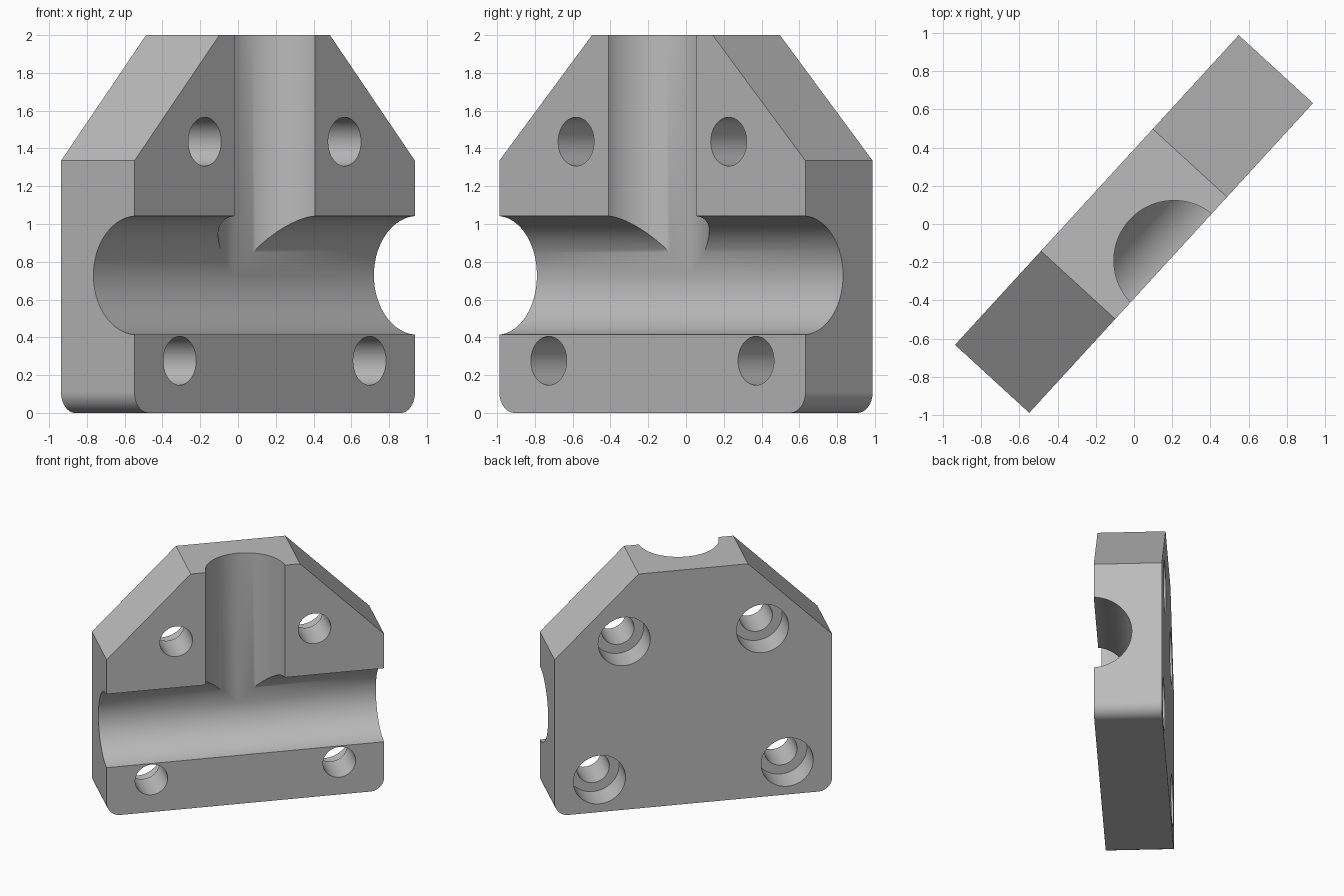
import bpy, bmesh, math
from mathutils import Matrix

cube = bpy.data.objects.get("Cube")
if cube:
    bpy.data.objects.remove(cube, do_unlink=True)

HALF_W, HALF_T, TOP = 1.099, 0.2635, 2.0
CHANNEL_R, CHANNEL_Z, AXIS_Y = 0.3146, 0.728, -HALF_T - 0.02

grey = bpy.data.materials.new("plain grey")
grey.use_nodes = True
grey.diffuse_color = (0.5, 0.5, 0.5, 1)
grey.node_tree.nodes["Principled BSDF"].inputs["Base Color"].default_value = (0.5, 0.5, 0.5, 1)


def new_object(name, bm):
    bmesh.ops.recalc_face_normals(bm, faces=bm.faces[:])
    mesh = bpy.data.meshes.new(name)
    bm.to_mesh(mesh)
    bm.free()
    mesh.materials.append(grey)
    obj = bpy.data.objects.new(name, mesh)
    bpy.context.collection.objects.link(obj)
    return obj


def cylinder(name, radius, length, centre, axis, segments=96):
    turn = {"X": Matrix.Rotation(math.pi / 2, 4, "Y"),
            "Y": Matrix.Rotation(math.pi / 2, 4, "X"),
            "Z": Matrix.Identity(4)}[axis]
    bm = bmesh.new()
    bmesh.ops.create_cone(bm, cap_ends=True, segments=segments, radius1=radius,
                          radius2=radius, depth=length,
                          matrix=Matrix.Translation(centre) @ turn)
    return new_object(name, bm)


# Plate outline: rounded bottom corners, chamfered shoulders
fillet = 0.11
right = []
for i in range(13):
    a = math.pi / 2 * i / 12
    right.append((HALF_W - fillet + fillet * math.sin(a), fillet - fillet * math.cos(a)))
right += [(HALF_W, 1.335), (0.433, TOP)]
outline = right + [(-x, z) for x, z in reversed(right)]

bm = bmesh.new()
face = bm.faces.new([bm.verts.new((x, -HALF_T, z)) for x, z in outline])
made = bmesh.ops.extrude_face_region(bm, geom=[face])["geom"]
bmesh.ops.translate(bm, vec=(0, 2 * HALF_T, 0),
                    verts=[v for v in made if isinstance(v, bmesh.types.BMVert)])
plate = new_object("clamp_plate", bm)

# Half-round channels: one across, one from the top down to meet it
low = CHANNEL_Z + 0.012
cutters = [
    cylinder("cross_channel", CHANNEL_R, 3, (0, AXIS_Y, CHANNEL_Z), "X"),
    cylinder("top_channel", CHANNEL_R, 2.2 - low, (0, AXIS_Y, (2.2 + low) / 2), "Z"),
]

# Four bolt holes, counterbored from the back
bore_depth = 0.23
for side in (-1, 1):
    for x, z in ((0.744, 0.276), (0.548, 1.436)):
        cutters.append(cylinder("bolt_hole", 0.129, 1, (side * x, 0, z), "Y", 64))
        cutters.append(cylinder("counterbore", 0.206, 2 * bore_depth,
                                (side * x, HALF_T, z), "Y", 64))

bpy.ops.object.select_all(action="DESELECT")
bpy.context.view_layer.objects.active = plate
plate.select_set(True)
for cutter in cutters:
    mod = plate.modifiers.new("cut", "BOOLEAN")
    mod.operation, mod.solver, mod.object = "DIFFERENCE", "EXACT", cutter
    bpy.ops.object.modifier_apply(modifier=mod.name)
    bpy.data.objects.remove(cutter, do_unlink=True)

# Smooth bores with crisp edges, then turn the plate to its standing angle
bpy.ops.object.shade_smooth_by_angle(angle=math.radians(30))
weighted = plate.modifiers.new("weighted_normals", "WEIGHTED_NORMAL")
weighted.keep_sharp = True
plate.rotation_euler.z = math.radians(47.5)
